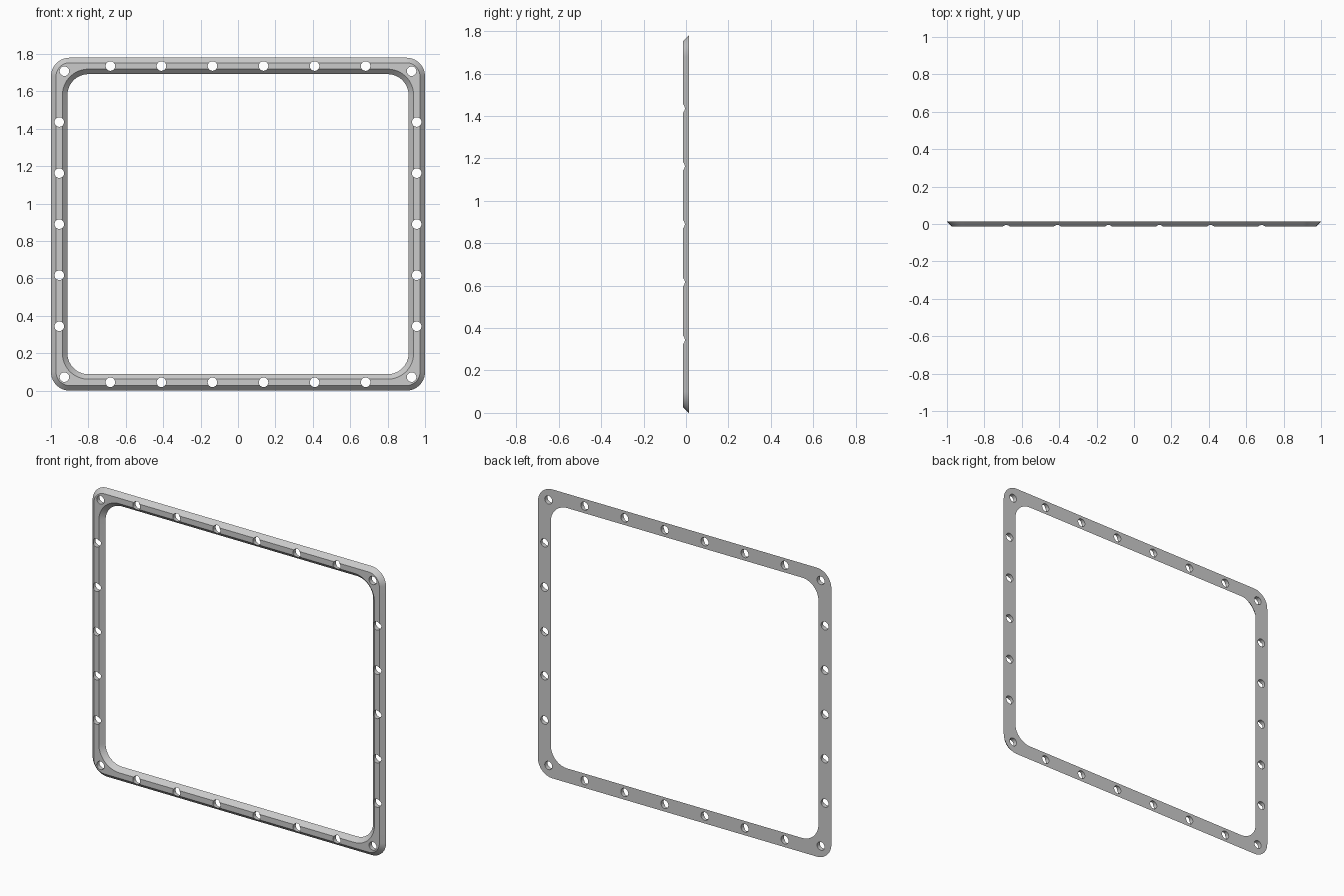
import bpy
import bmesh
from math import cos, sin, pi
from mathutils import Matrix, Vector

cube = bpy.data.objects.get("Cube")
if cube:
    bpy.data.objects.remove(cube, do_unlink=True)

HALF_W, HALF_H = 1.0, 0.89
THICK = 0.027
BAND = 0.088
OUTER_R, INNER_R = 0.1, 0.112
SEGMENTS = 16


def rounded_loop(bm, inset, radius, y):
    """Rounded rectangle in the xz plane, inset from the outer outline."""
    w, h = HALF_W - inset - radius, HALF_H - inset - radius
    verts = []
    for quarter, (sx, sz) in enumerate([(1, 1), (-1, 1), (-1, -1), (1, -1)]):
        for i in range(SEGMENTS + 1):
            a = (quarter + i / SEGMENTS) * pi / 2
            verts.append(bm.verts.new((sx * w + radius * cos(a), y,
                                       HALF_H + sz * h + radius * sin(a))))
    return verts


def finish(bm, name):
    bmesh.ops.recalc_face_normals(bm, faces=bm.faces)
    mesh = bpy.data.meshes.new(name)
    bm.to_mesh(mesh)
    bm.free()
    obj = bpy.data.objects.new(name, mesh)
    bpy.context.collection.objects.link(obj)
    return obj


# Frame: trapezoid section, wide at the back and bevelled on both front edges
bm = bmesh.new()
back, front = THICK / 2, -THICK / 2
loops = [
    rounded_loop(bm, 0, OUTER_R, back),
    rounded_loop(bm, THICK, OUTER_R - THICK, front),
    rounded_loop(bm, BAND - THICK, INNER_R + THICK, front),
    rounded_loop(bm, BAND, INNER_R, back),
]
for a, b in zip(loops, loops[1:] + loops[:1]):
    for i in range(len(a)):
        j = (i + 1) % len(a)
        bm.faces.new((a[i], a[j], b[j], b[i]))
frame = finish(bm, "flange_frame")

# Bolt hole positions: four corners, six along each rail, five up each side
PITCH, EDGE, CORNER = 0.273, 0.0445, 0.072
spots = []
for s in (-1, 1):
    spots += [(s * (HALF_W - CORNER), t * (HALF_H - CORNER)) for t in (-1, 1)]
    spots += [((i - 2.5) * PITCH, s * (HALF_H - EDGE)) for i in range(6)]
    spots += [(s * (HALF_W - EDGE), (i - 2) * PITCH) for i in range(5)]

# Cutter for all bolt holes
bm = bmesh.new()
for x, z in spots:
    place = Matrix.Translation(Vector((x, 0, HALF_H + z))) @ Matrix.Rotation(pi / 2, 4, "X")
    bmesh.ops.create_cone(bm, cap_ends=True, segments=32, radius1=0.0255,
                          radius2=0.0255, depth=0.1, matrix=place)
cutter = finish(bm, "bolt_hole_cutter")
cutter.hide_render = True

holes = frame.modifiers.new("bolt_holes", "BOOLEAN")
holes.operation = "DIFFERENCE"
holes.solver = "EXACT"
holes.object = cutter

bpy.ops.object.select_all(action="DESELECT")
bpy.context.view_layer.objects.active = frame
frame.select_set(True)
bpy.ops.object.modifier_apply(modifier=holes.name)
bpy.data.objects.remove(cutter, do_unlink=True)
bpy.ops.object.shade_smooth_by_angle(angle=pi / 6)
